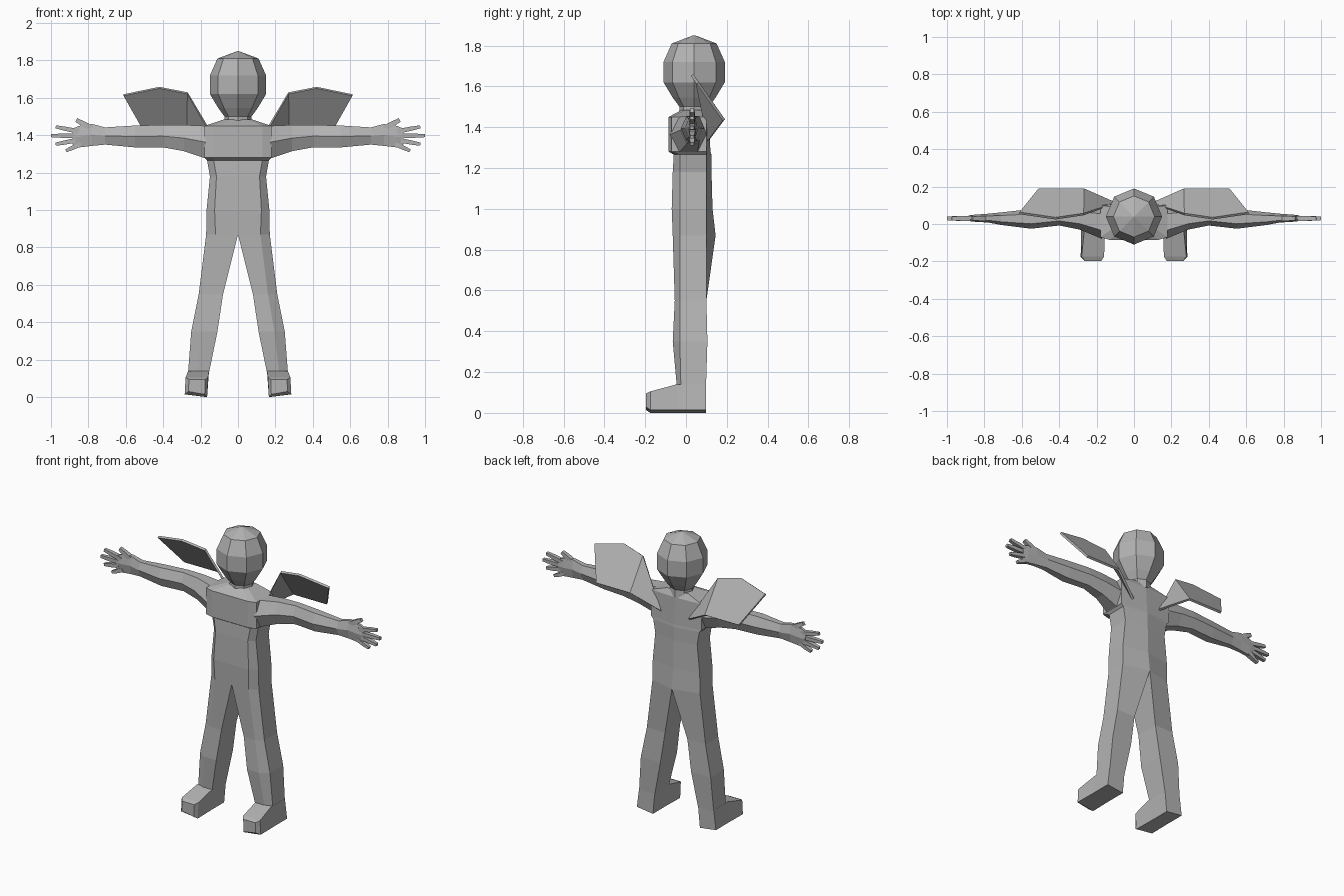
import bpy, bmesh, math
from mathutils import Vector

if "Cube" in bpy.data.objects:
    bpy.data.objects.remove(bpy.data.objects["Cube"])

grey = bpy.data.materials.new("plain grey")
grey.diffuse_color = (0.45, 0.45, 0.45, 1)
grey.use_nodes = True
grey.node_tree.nodes["Principled BSDF"].inputs["Base Color"].default_value = grey.diffuse_color


def finish(name, bm, mirror=False, thickness=0):
    bmesh.ops.recalc_face_normals(bm, faces=bm.faces)
    me = bpy.data.meshes.new(name)
    bm.to_mesh(me)
    bm.free()
    me.materials.append(grey)
    ob = bpy.data.objects.new(name, me)
    bpy.context.collection.objects.link(ob)
    if thickness:
        mod = ob.modifiers.new("thickness", 'SOLIDIFY')
        mod.thickness = thickness
        mod.offset = 0
    if mirror:
        ob.modifiers.new("mirror", 'MIRROR').use_clip = False
    return ob


def loft(name, rings, start=True, end=True, mirror=False):
    """Skin a list of equal-length point rings, optionally capping the ends."""
    bm = bmesh.new()
    vs = [[bm.verts.new(p) for p in r] for r in rings]
    n = len(rings[0])
    for a, b in zip(vs, vs[1:]):
        for i in range(n):
            j = (i + 1) % n
            bm.faces.new((a[i], a[j], b[j], b[i]))
    if start:
        bm.faces.new(vs[0][::-1])
    if end:
        bm.faces.new(vs[-1])
    return finish(name, bm, mirror)


# Head and neck: eight-sided rings (z, radius, y centre)
def octagon(z, r, cy=0.04):
    return [(r * math.cos(i * math.pi / 4), cy + r * math.sin(i * math.pi / 4), z)
            for i in range(8)]


loft("head", [octagon(*s) for s in [
    (1.45, 0.075), (1.50, 0.072), (1.545, 0.105), (1.62, 0.15),
    (1.72, 0.15), (1.81, 0.11), (1.85, 0.004)]])


# Torso: z, front half width, side half width, y of front, side, back corner, spine
def torso_ring(z, xf, xs, yf, ys, yb, yc):
    half = [(xf, yf), (xs, ys), (xs, yb)]
    pts = [(0, yf)] + half + [(0, yc)] + [(-x, y) for x, y in reversed(half)]
    return [(x, y, z) for x, y in pts]


loft("torso", [torso_ring(*s) for s in [
    (0.87, 0.12, 0.17, -0.065, -0.03, 0.10, 0.145),
    (1.00, 0.125, 0.168, -0.07, -0.03, 0.10, 0.13),
    (1.18, 0.115, 0.15, -0.065, -0.03, 0.10, 0.125),
    (1.265, 0.13, 0.165, -0.06, -0.03, 0.10, 0.125),
    (1.28, 0.13, 0.18, -0.085, -0.07, 0.10, 0.12),
    (1.45, 0.13, 0.18, -0.085, -0.07, 0.10, 0.11),
    (1.485, 0.05, 0.075, -0.02, 0.0, 0.085, 0.095)]], start=False)


# Legs: z, inner x, front corner x, outer x, y of front, side, back, inner back
def leg_ring(z, xi, xf, xo, yf, ys, yb, yi):
    return [(xi, yf, z), (xf, yf, z), (xo, ys, z), (xo, yb, z), (xi, yi, z)]


loft("legs", [leg_ring(*s) for s in [
    (0.87, 0.0, 0.12, 0.17, -0.065, -0.03, 0.10, 0.145),
    (0.55, 0.08, 0.16, 0.21, -0.055, -0.03, 0.10, 0.10),
    (0.35, 0.11, 0.195, 0.25, -0.065, -0.03, 0.105, 0.105),
    (0.13, 0.155, 0.22, 0.267, -0.045, -0.025, 0.098, 0.098)]],
    start=False, end=False, mirror=True)


# Feet: y, bottom x range, top x range, top z
def foot_ring(y, b0, b1, t0, t1, z0, z1):
    return [(b0, y, z0), (b1, y, z0 + 0.015), (t1, y, z1), (t0, y, z1)]


loft("feet", [foot_ring(*s) for s in [
    (0.098, 0.168, 0.283, 0.155, 0.267, 0.0, 0.14),
    (-0.045, 0.168, 0.283, 0.155, 0.267, 0.0, 0.14),
    (-0.175, 0.165, 0.285, 0.16, 0.28, 0.0, 0.105),
    (-0.197, 0.178, 0.265, 0.175, 0.262, 0.015, 0.095)]], mirror=True)


# Arms and palms: six-sided sections along x
def arm_ring(x, z0, z1, y0, y1):
    zm, q = (z0 + z1) / 2, (y1 - y0) * 0.25
    return [(x, y0, zm), (x, y0 + q, z1), (x, y1 - q, z1),
            (x, y1, zm), (x, y1 - q, z0), (x, y0 + q, z0)]


loft("arms", [arm_ring(*s) for s in [
    (0.17, 1.275, 1.45, -0.08, 0.10),
    (0.29, 1.315, 1.455, -0.03, 0.095),
    (0.40, 1.335, 1.455, -0.008, 0.09),
    (0.55, 1.335, 1.452, -0.025, 0.08),
    (0.71, 1.35, 1.442, -0.005, 0.062),
    (0.78, 1.343, 1.46, 0.008, 0.055),
    (0.85, 1.335, 1.45, 0.012, 0.05),
    (0.885, 1.35, 1.435, 0.016, 0.046)]], start=False, mirror=True)


# Fingers and thumb: tapered four-sided bars from base to tip in the xz plane
def finger(name, bx, bz, tx, tz, w):
    d = Vector((tx - bx, 0, tz - bz)).normalized()
    side = Vector((-d.z, 0, d.x))
    rings = []
    for t, k in ((0, 1.0), (0.55, 0.95), (1, 0.7)):
        c = Vector((bx + (tx - bx) * t, 0.03, bz + (tz - bz) * t))
        s, u = side * w * k, Vector((0, 0.014 * k, 0))
        rings.append([c + s + u, c + s - u, c - s - u, c - s + u])
    loft(name, rings, mirror=True)


finger("thumbs", 0.78, 1.435, 0.865, 1.482, 0.015)
finger("index_fingers", 0.85, 1.42, 0.975, 1.445, 0.012)
finger("middle_fingers", 0.87, 1.397, 1.0, 1.398, 0.012)
finger("ring_fingers", 0.87, 1.372, 0.975, 1.352, 0.012)
finger("little_fingers", 0.84, 1.353, 0.92, 1.317, 0.012)

# Wings: a sloped outer panel folded along the line to a root triangle
bm = bmesh.new()
root, b, c, d, e, f = [bm.verts.new(p) for p in [
    (0.10, 0.11, 1.335), (0.27, 0.052, 1.625), (0.42, 0.03, 1.655),
    (0.612, 0.058, 1.615), (0.51, 0.185, 1.435), (0.27, 0.185, 1.435)]]
bm.faces.new((root, b, f))
bm.faces.new((b, c, d, e, f))
finish("wings", bm, mirror=True, thickness=0.014)
